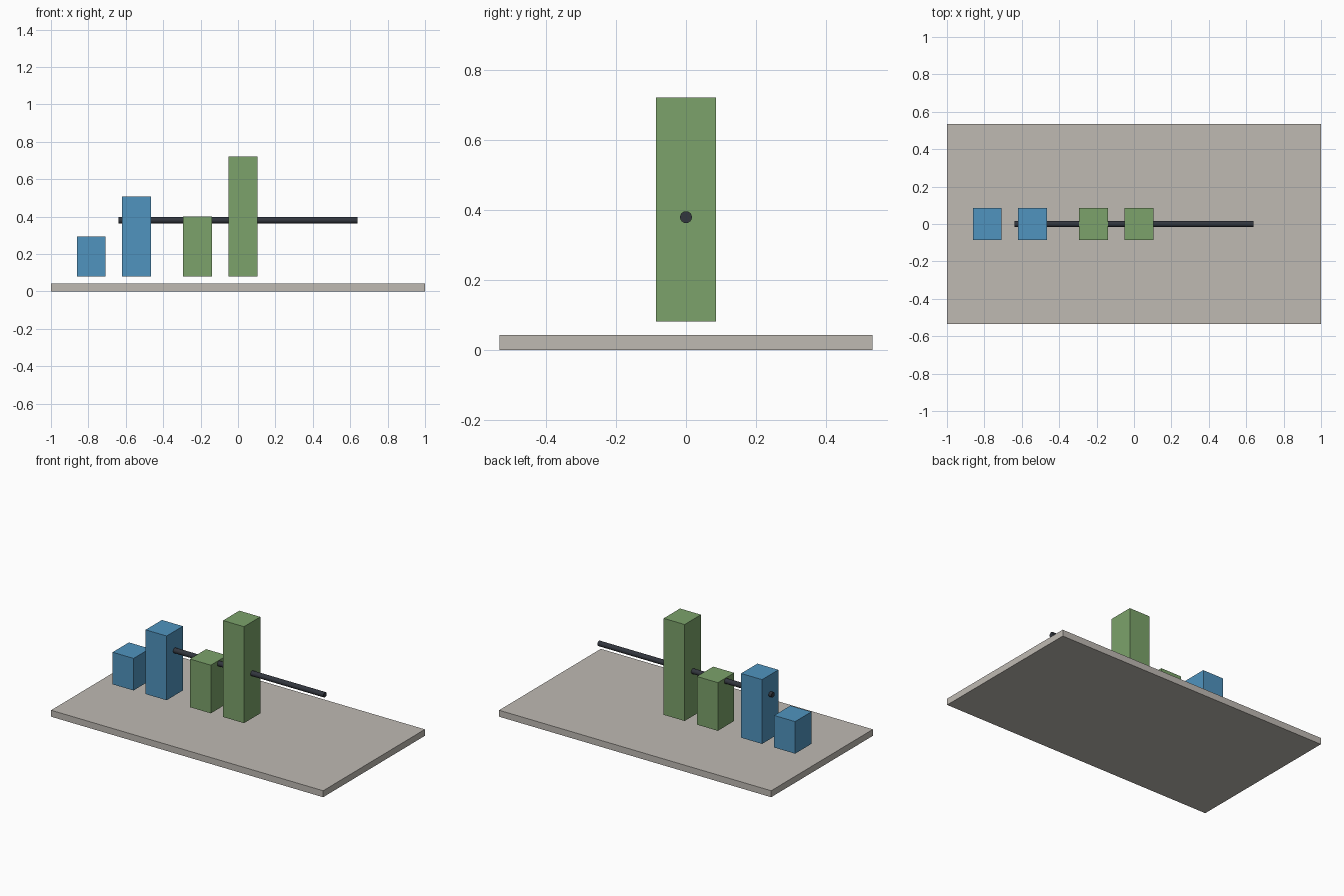
import bpy
import math

cube = bpy.data.objects.get("Cube")
if cube:
    bpy.data.objects.remove(cube, do_unlink=True)


def make_material(name, rgb):
    mat = bpy.data.materials.new(name)
    mat.use_nodes = True
    mat.diffuse_color = (*rgb, 1)
    mat.node_tree.nodes["Principled BSDF"].inputs["Base Color"].default_value = (*rgb, 1)
    return mat


def finish(name, mat):
    obj = bpy.context.object
    obj.name = name
    obj.data.materials.append(mat)
    return obj


def box(name, mat, x, width, depth, bottom, top):
    bpy.ops.mesh.primitive_cube_add(size=1, location=(x, 0, (bottom + top) / 2))
    bpy.context.object.scale = (width, depth, top - bottom)
    bpy.ops.object.transform_apply(location=False, rotation=False, scale=True)
    return finish(name, mat)


stone = make_material("warm grey", (0.52, 0.49, 0.45))
blue = make_material("blue", (0.08, 0.295, 0.52))
green = make_material("green", (0.2, 0.365, 0.145))
charcoal = make_material("charcoal", (0.032, 0.037, 0.048))

# Base slab
box("base_plate", stone, 0, 2, 1.068, 0, 0.043)

# Bars floating just above the slab, in two coloured pairs
bars = [
    ("short_blue_bar", blue, -0.785, 0.294),
    ("tall_blue_bar", blue, -0.542, 0.508),
    ("short_green_bar", green, -0.217, 0.401),
    ("tall_green_bar", green, 0.027, 0.722),
]
for name, mat, x, top in bars:
    box(name, mat, x, 0.154, 0.171, 0.081, top)

# Horizontal rod running through the bars
bpy.ops.mesh.primitive_cylinder_add(vertices=24, radius=0.017, depth=1.28,
                                    location=(0, 0, 0.38),
                                    rotation=(0, math.pi / 2, 0))
finish("rod", charcoal)
bpy.ops.object.shade_smooth_by_angle()
